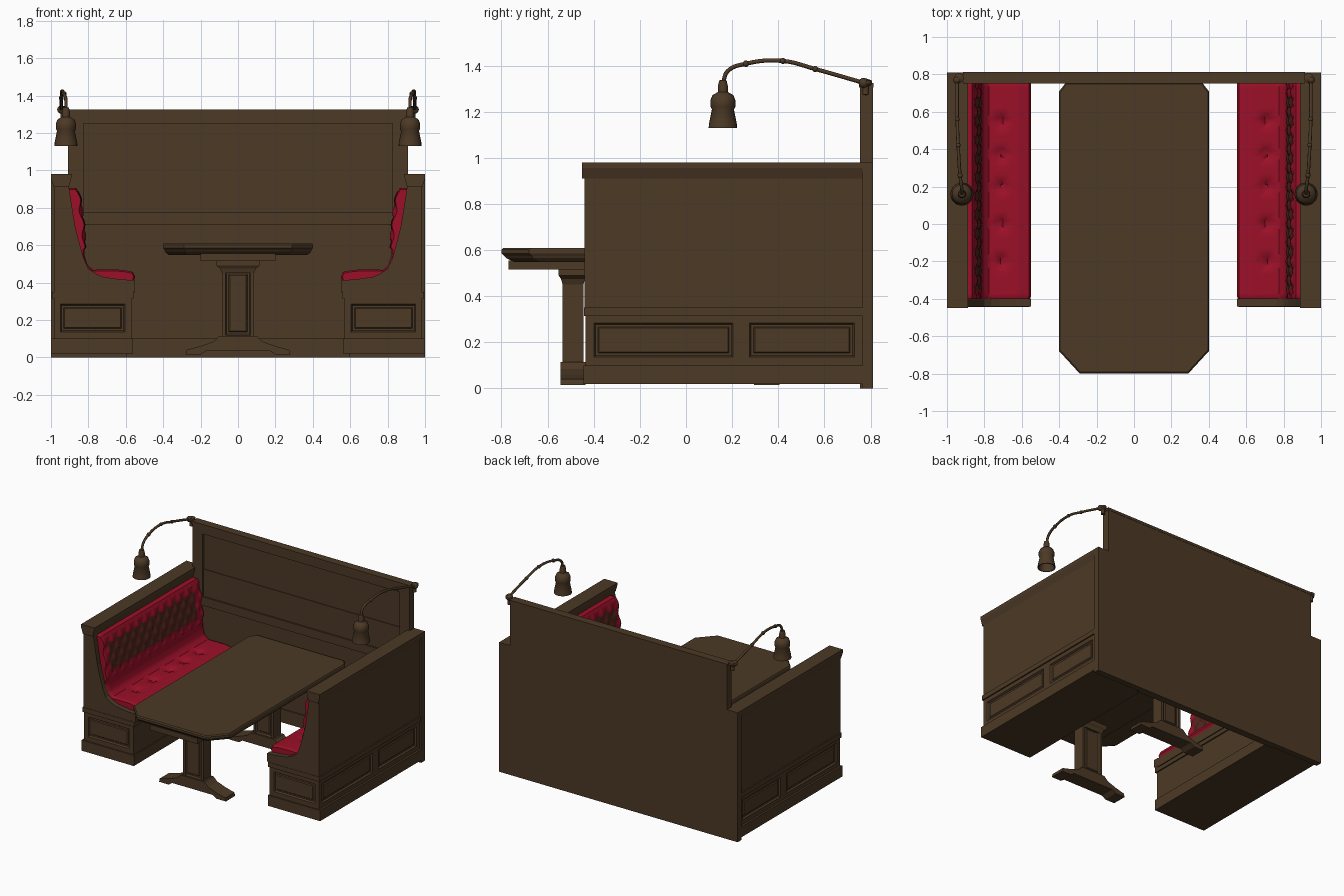
import bpy, bmesh, math
from mathutils import Vector, Matrix

if "Cube" in bpy.data.objects:
    bpy.data.objects.remove(bpy.data.objects["Cube"], do_unlink=True)


def material(name, rgb):
    m = bpy.data.materials.new(name)
    m.use_nodes = True
    m.diffuse_color = (*rgb, 1)
    m.node_tree.nodes["Principled BSDF"].inputs["Base Color"].default_value = (*rgb, 1)
    return m


WOOD = material("dark wood", (0.072, 0.041, 0.019))
RED = material("red leather", (0.33, 0.005, 0.021))
MAROON = material("maroon leather", (0.085, 0.018, 0.012))


def finish(name, bm, mats=(WOOD,), mirror=False, smooth=False):
    bmesh.ops.recalc_face_normals(bm, faces=bm.faces)
    me = bpy.data.meshes.new(name)
    bm.to_mesh(me)
    bm.free()
    for m in mats:
        me.materials.append(m)
    if smooth:
        me.shade_smooth()
        me.set_sharp_from_angle(angle=math.radians(40))
    ob = bpy.data.objects.new(name, me)
    bpy.context.collection.objects.link(ob)
    if mirror:
        ob.modifiers.new("Mirror", 'MIRROR')
    return ob


def box(name, x, y, z, mirror=False, panels=(), margin=0.06):
    """Box from ranges; faces along the panel directions get a recessed moulded panel."""
    bm = bmesh.new()
    lo, hi = Vector((x[0], y[0], z[0])), Vector((x[1], y[1], z[1]))
    size = hi - lo
    bmesh.ops.create_cube(bm, size=1, matrix=Matrix.Translation((lo + hi) / 2) @ Matrix.Diagonal((*size, 1)))
    bm.normal_update()
    for d in panels:
        f = max(bm.faces, key=lambda f: f.normal.dot(Vector(d)) * 10 + f.calc_area())
        for thick, depth in ((margin, 0), (0.01, -0.012), (0.015, 0), (0.008, 0.006)):
            bmesh.ops.inset_individual(bm, faces=[f], thickness=thick, depth=depth)
    return finish(name, bm, mirror=mirror)


def prism(name, pts, axis, a, b, mirror=False):
    """Extrude an outline: (x, z) along y, or (x, y) along z."""
    bm = bmesh.new()
    place = (lambda p, t: (p[0], t, p[1])) if axis == 'y' else (lambda p, t: (p[0], p[1], t))
    f = bm.faces.new([bm.verts.new(place(p, a)) for p in pts])
    r = bmesh.ops.extrude_face_region(bm, geom=[f])
    move = (0, b - a, 0) if axis == 'y' else (0, 0, b - a)
    bmesh.ops.translate(bm, verts=[v for v in r["geom"] if isinstance(v, bmesh.types.BMVert)], vec=move)
    return finish(name, bm, mirror=mirror)


def loft(name, rings, mirror=False):
    """Join rings of equal length and close both ends."""
    bm = bmesh.new()
    rs = [[bm.verts.new(p) for p in ring] for ring in rings]
    n = len(rs[0])
    for r0, r1 in zip(rs, rs[1:]):
        for i in range(n):
            bm.faces.new((r0[i], r0[(i + 1) % n], r1[(i + 1) % n], r1[i]))
    bm.faces.new(rs[0])
    bm.faces.new(rs[-1])
    return finish(name, bm, mirror=mirror)


# Back wall with framed upper panel
box("wall_lower", (-1, 1), (0.765, 0.81), (0, 0.98))
box("wall_upper", (-0.91, 0.91), (0.77, 0.81), (0.98, 1.32))
box("wall_top_rail", (-0.91, 0.91), (0.755, 0.80), (1.25, 1.31))
box("wall_top_cap", (-0.913, 0.913), (0.75, 0.812), (1.305, 1.325))
box("wall_middle_rail", (-0.91, 0.91), (0.752, 0.78), (0.71, 0.775))
box("wall_stile", (0.825, 0.91), (0.755, 0.80), (0.775, 1.25), mirror=True)
box("wall_baseboard", (-0.6, 0.6), (0.755, 0.78), (0, 0.1))

# Bench bases, plinths and rails
FRONT, OUT = (0, -1, 0), (1, 0, 0)
box("bench_plinth", (0.562, 1.0), (-0.445, 0.765), (0.02, 0.10), True)
box("bench_base_front", (0.57, 0.985), (-0.435, 0.24), (0.10, 0.32), True, (FRONT, OUT), 0.05)
box("bench_base_back", (0.57, 0.985), (0.24, 0.765), (0.10, 0.32), True, (OUT,), 0.05)
box("bench_rail", (0.56, 0.995), (-0.443, 0.765), (0.315, 0.35), True)
box("bench_seat_board", (0.553, 0.985), (-0.41, 0.765), (0.345, 0.41), True)
box("bench_backboard", (0.905, 0.985), (-0.41, 0.765), (0.345, 0.93), True)

# Curved bench end panel and moulded cap
prism("bench_end", [(0.562, 0.34), (0.55, 0.36), (0.55, 0.412), (0.63, 0.417), (0.72, 0.43),
      (0.765, 0.45), (0.80, 0.475), (0.825, 0.53), (0.85, 0.62), (0.87, 0.70), (0.89, 0.82),
      (0.905, 0.92), (0.985, 0.92), (0.985, 0.34)], 'y', -0.44, -0.40, True)
prism("bench_cap", [(0.888, 0.98), (1, 0.98), (1, 0.955), (0.985, 0.91), (0.905, 0.91),
      (0.892, 0.955)], 'y', -0.45, 0.765, True)

# Tufted seat and backrest cushion
PATH = [(0.56, 0.40), (0.55, 0.43), (0.562, 0.457), (0.62, 0.468), (0.70, 0.47), (0.775, 0.468),
        (0.805, 0.495), (0.82, 0.545), (0.82, 0.62), (0.823, 0.69), (0.838, 0.80), (0.85, 0.88),
        (0.865, 0.905), (0.905, 0.905)]


def cushion():
    path = []
    for a, b in zip(PATH, PATH[1:]):
        a, b = Vector(a), Vector(b)
        n = max(1, round((b - a).length / 0.016))
        path += [a.lerp(b, i / n) for i in range(n)]
    path.append(Vector(PATH[-1]))
    buttons = (0.55, 0.37, 0.2, 0, -0.2)
    steps, y0, y1 = 72, -0.402, 0.762
    bm = bmesh.new()
    rows = []
    for j in range(steps + 1):
        y = y0 + (y1 - y0) * j / steps
        row = []
        for i, p in enumerate(path):
            t = (path[min(i + 1, len(path) - 1)] - path[max(i - 1, 0)]).normalized()
            h = -0.008 if j in (0, steps) else 0
            if p.y < 0.5 and p.x > 0.58:
                for b in buttons:
                    dx, dy = p.x - 0.71, y - b
                    fold = 1 + 0.5 * math.cos(6 * math.atan2(dy, dx))
                    h -= 0.022 * fold * math.exp(-(dx * dx + dy * dy) / 0.0012)
            elif 0.58 < p.y < 0.88:
                u, v = y / 0.1, p.y / 0.13
                h += 0.016 * abs(math.sin(math.pi * (u + v)) * math.sin(math.pi * (u - v))) - 0.006
            row.append(bm.verts.new((p.x - t.y * h, y, p.y + t.x * h)))
        row += [bm.verts.new((x, y, z)) for x, z in ((0.93, 0.9), (0.93, 0.38), (0.57, 0.38))]
        rows.append(row)
    n = len(rows[0])
    for r0, r1 in zip(rows, rows[1:]):
        for i in range(n):
            f = bm.faces.new((r0[i], r0[(i + 1) % n], r1[(i + 1) % n], r1[i]))
            c = f.calc_center_median()
            f.material_index = int(0.64 < c.z < 0.84 and -0.36 < c.y < 0.68)
    bm.faces.new(rows[0])
    bm.faces.new(rows[-1])
    finish("bench_cushion", bm, (RED, MAROON), True, True)


cushion()

# Table top with clipped corners and a tapered apron
OUTLINE = [(-0.29, -0.80), (0.29, -0.80), (0.40, -0.68), (0.40, 0.71), (0.365, 0.755),
           (-0.365, 0.755), (-0.40, 0.71), (-0.40, -0.68)]
loft("table_top", [[(x * s, y * s, z) for x, y in OUTLINE]
     for s, z in ((0.93, 0.548), (0.975, 0.565), (0.985, 0.575), (1, 0.585), (1, 0.602), (0.99, 0.61))])
box("table_beam", (-0.2, 0.2), (-0.77, 0.72), (0.515, 0.555))

# Two pedestals with panelled shafts and splayed feet
HALF_FOOT = [(0.17, 0.035), (0.2, 0.015), (0.28, 0.015), (0.275, 0.04), (0.2, 0.06), (0.13, 0.085), (0.1, 0.115)]
FOOT = HALF_FOOT + [(-x, z) for x, z in reversed(HALF_FOOT)]
for tag, cy in (("front", -0.49), ("back", 0.35)):
    prism(tag + "_table_foot", FOOT, 'y', cy - 0.055, cy + 0.055)
    box(tag + "_table_shaft", (-0.085, 0.085), (cy - 0.045, cy + 0.045), (0.1, 0.48),
        panels=(FRONT, (0, 1, 0)), margin=0.025)
    loft(tag + "_table_capital", [[(sx * w, cy + sy * d, z) for sx, sy in ((-1, -1), (1, -1), (1, 1), (-1, 1))]
         for w, d, z in ((0.085, 0.045, 0.45), (0.095, 0.052, 0.475), (0.115, 0.062, 0.49), (0.115, 0.062, 0.52))])


# Wall lamps: turned shade, curved arm, collars and wall mount
def lathe(name, profile, x, y):
    bm = bmesh.new()
    vs = [bm.verts.new((x + r, y, z)) for r, z in profile]
    es = [bm.edges.new(p) for p in zip(vs, vs[1:])]
    bmesh.ops.spin(bm, geom=vs + es, cent=(x, y, 0), axis=(0, 0, 1), angle=math.tau, steps=20)
    bmesh.ops.remove_doubles(bm, verts=bm.verts, dist=0.0001)
    finish(name, bm, mirror=True, smooth=True)


def ball(name, at, r):
    bm = bmesh.new()
    bmesh.ops.create_uvsphere(bm, u_segments=12, v_segments=8, radius=r, matrix=Matrix.Translation(at))
    finish(name, bm, mirror=True, smooth=True)


lathe("lamp_shade", [(0, 1.23), (0.035, 1.22), (0.055, 1.13), (0.062, 1.13), (0.06, 1.15), (0.048, 1.21),
      (0.054, 1.222), (0.054, 1.25), (0.045, 1.272), (0.022, 1.285), (0.022, 1.31), (0.016, 1.335),
      (0, 1.34)], 0.92, 0.16)
ARM = [(0.92, 0.16, 1.32), (0.92, 0.18, 1.375), (0.93, 0.26, 1.408), (0.94, 0.42, 1.42),
       (0.945, 0.56, 1.385), (0.945, 0.77, 1.325)]
for side, s in (("left", 1), ("right", -1)):
    cu = bpy.data.curves.new(side + "_lamp_arm", 'CURVE')
    cu.dimensions = '3D'
    cu.bevel_depth, cu.bevel_resolution, cu.resolution_u = 0.009, 2, 6
    cu.use_fill_caps = True
    sp = cu.splines.new('BEZIER')
    sp.bezier_points.add(len(ARM) - 1)
    for bp, (x, y, z) in zip(sp.bezier_points, ARM):
        bp.co = (s * x, y, z)
        bp.handle_left_type = bp.handle_right_type = 'AUTO'
    cu.materials.append(WOOD)
    bpy.context.collection.objects.link(bpy.data.objects.new(side + "_lamp_arm", cu))
for i, r in ((2, 0.014), (3, 0.013), (4, 0.013), (5, 0.022)):
    ball("lamp_joint", ARM[i], r)
lathe("lamp_mount", [(0, 1.27), (0.014, 1.275), (0.014, 1.31), (0.026, 1.32), (0.026, 1.335), (0, 1.345)], 0.935, 0.78)
